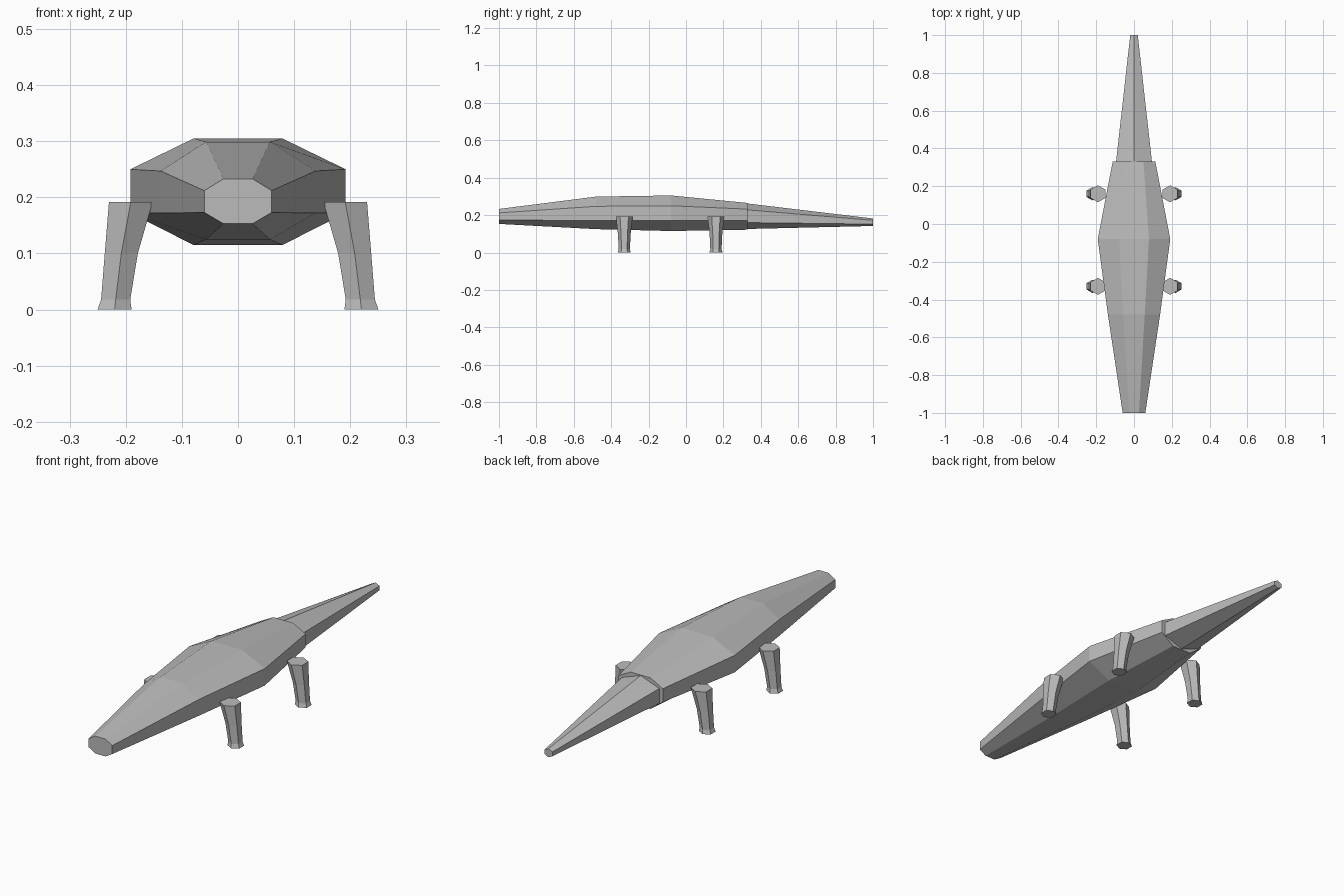
import bpy, bmesh
from math import cos, sin, pi
from mathutils import Vector

cube = bpy.data.objects.get("Cube")
if cube:
    bpy.data.objects.remove(cube, do_unlink=True)

GREY = (0.5, 0.5, 0.5, 1)
skin = bpy.data.materials.new("grey_skin")
skin.use_nodes = True
skin.diffuse_color = GREY
skin.node_tree.nodes["Principled BSDF"].inputs["Base Color"].default_value = GREY


def loft(name, rings):
    """Bridge rings of points into a closed, flat shaded solid."""
    bm = bmesh.new()
    loops = [[bm.verts.new(p) for p in ring] for ring in rings]
    n = len(loops[0])
    for a, b in zip(loops, loops[1:]):
        for i in range(n):
            j = (i + 1) % n
            bm.faces.new((a[i], a[j], b[j], b[i]))
    bm.faces.new(loops[0])
    bm.faces.new(loops[-1])
    bmesh.ops.recalc_face_normals(bm, faces=bm.faces)
    mesh = bpy.data.meshes.new(name)
    bm.to_mesh(mesh)
    bm.free()
    mesh.materials.append(skin)
    obj = bpy.data.objects.new(name, mesh)
    bpy.context.collection.objects.link(obj)
    return obj


def body_ring(y, half, flat, top, high, low, bottom):
    """Eight-sided section with a flat back, flat belly and upright sides."""
    right = [(flat, top), (half, high), (half, low), (flat, bottom)]
    left = [(-x, z) for x, z in reversed(right)]
    return [Vector((x, y, z)) for x, z in right + left]


def tail_ring(y, z, rx, rz):
    """Hexagon with a ridge on top."""
    return [Vector((rx * sin(k * pi / 3) / cos(pi / 6), y, z + rz * cos(k * pi / 3)))
            for k in range(6)]


def leg_ring(x, y, z, r):
    """Level hexagon with corners to front and back."""
    return [Vector((x + r * sin(k * pi / 3), y + r * cos(k * pi / 3), z))
            for k in range(6)]


# Body from snout to hips
loft("body", [
    body_ring(-1.0, 0.06, 0.026, 0.233, 0.212, 0.173, 0.153),
    body_ring(-0.48, 0.138, 0.057, 0.299, 0.247, 0.172, 0.125),
    body_ring(-0.08, 0.192, 0.079, 0.305, 0.25, 0.172, 0.115),
    body_ring(0.33, 0.113, 0.05, 0.265, 0.232, 0.17, 0.122),
])

# Tapering tail
loft("tail", [
    tail_ring(0.33, 0.194, 0.095, 0.068),
    tail_ring(1.0, 0.162, 0.02, 0.02),
])

# Four splayed legs with flared feet: offset from centre, height, radius
LEG = [(0.191, 0.192, 0.045), (0.208, 0.1, 0.034),
       (0.218, 0.018, 0.03), (0.22, 0.0, 0.035)]
for pair, y in (("front", -0.33), ("rear", 0.16)):
    for side, s in (("left", 1), ("right", -1)):
        loft(f"{pair}_{side}_leg", [leg_ring(s * x, y, z, r) for x, z, r in LEG])
